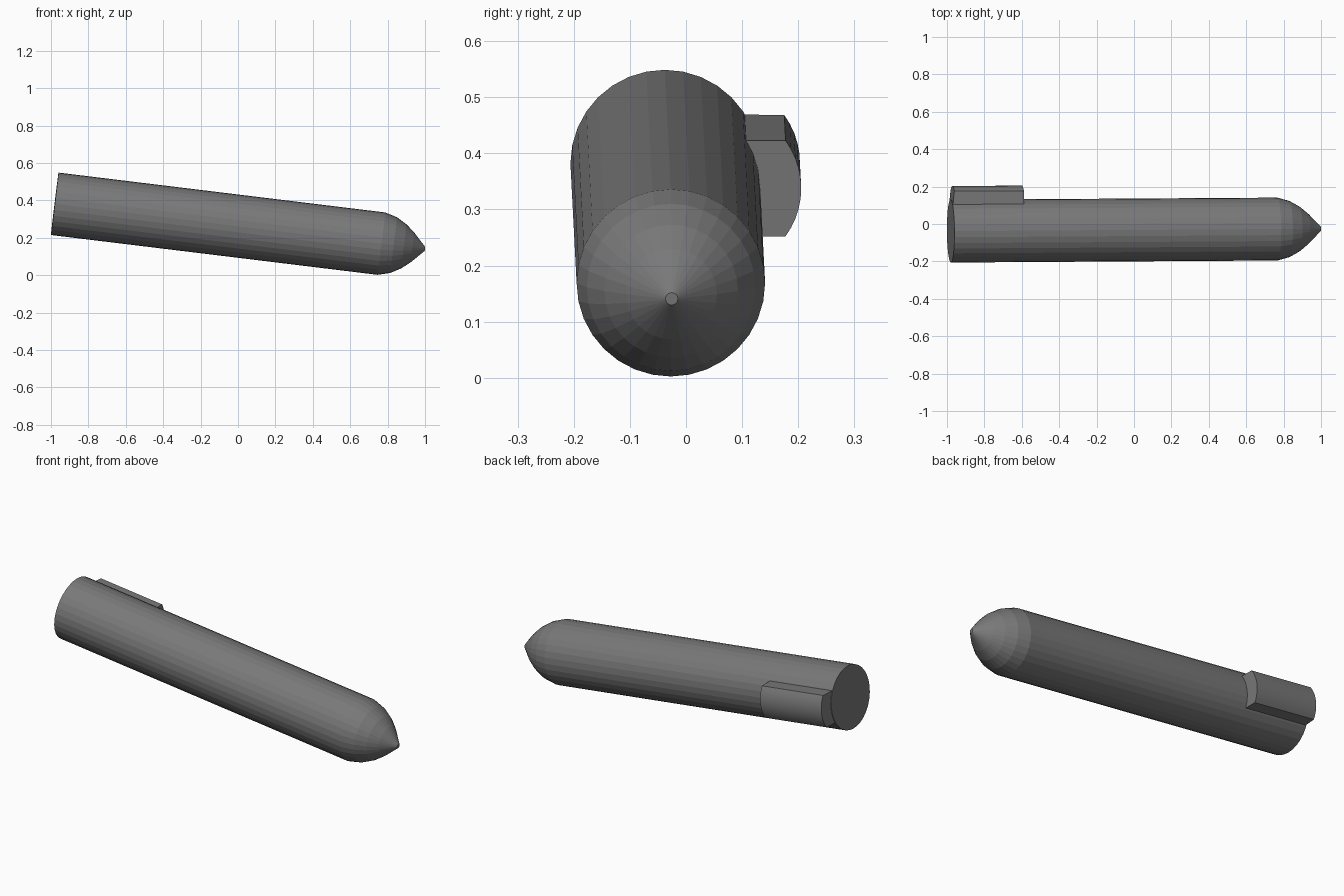
import bpy, bmesh
from math import sin, cos, pi, asin
from mathutils import Vector, Matrix

if "Cube" in bpy.data.objects:
    bpy.data.objects.remove(bpy.data.objects["Cube"])

SIDES = 32
R = 0.168
back = Vector((-0.98, -0.038, 0.382))
front = Vector((0.767, -0.027, 0.169))

# Tilted frame: x along the body axis, y sideways, z up
ax = (front - back).normalized()
side = Vector((0, 0, 1)).cross(ax).normalized()
up = ax.cross(side)
frame = Matrix((ax, side, up)).transposed().to_4x4()
frame.translation = back
L = (front - back).length

dark = bpy.data.materials.new("dark_grey")
dark.diffuse_color = (0.19, 0.19, 0.19, 1)
dark.use_nodes = True
dark.node_tree.nodes["Principled BSDF"].inputs["Base Color"].default_value = dark.diffuse_color


def loft(name, rings):
    """Skin a list of equal-length point rings and cap both ends."""
    bm = bmesh.new()
    loops = [[bm.verts.new(p) for p in ring] for ring in rings]
    n = len(loops[0])
    for a, b in zip(loops, loops[1:]):
        for i in range(n):
            j = (i + 1) % n
            bm.faces.new((a[i], a[j], b[j], b[i]))
    bm.faces.new(loops[0])
    bm.faces.new(loops[-1])
    bmesh.ops.recalc_face_normals(bm, faces=bm.faces)
    me = bpy.data.meshes.new(name)
    bm.to_mesh(me)
    bm.free()
    me.materials.append(dark)
    ob = bpy.data.objects.new(name, me)
    ob.matrix_world = frame
    bpy.context.collection.objects.link(ob)
    return ob


def circle(x, r):
    return [(x, r * cos(2 * pi * i / SIDES), r * sin(2 * pi * i / SIDES))
            for i in range(SIDES)]


# Cylindrical body with a rounded, tapering nose
profile = [(0, R), (L, R), (L + 0.065, 0.150), (L + 0.12, 0.119),
           (L + 0.166, 0.081), (L + 0.234, 0.011)]
loft("body_and_nose", [circle(x, r) for x, r in profile])


# Side lug with a bulged outer face, hugging the body at the rear
def arc(centre, r, half, steps):
    a = asin(half / r)
    return [(centre + r * cos(t), r * sin(t) + 0.002)
            for t in (-a + 2 * a * i / steps for i in range(steps + 1))]


outer = arc(0.241 - 0.146, 0.146, 0.086, 10)
inner = arc(0, 0.16, 0.086, 6)[::-1]
rear = [(0.01, y, z) for y, z in outer] + [(0.002, y, z) for y, z in inner]
fore = [(0.385, y, z) for y, z in outer + inner]
lug = loft("side_lug", [rear, fore])
bpy.context.view_layer.objects.active = lug
lug.select_set(True)
bpy.ops.object.shade_smooth_by_angle(angle=pi / 6)
